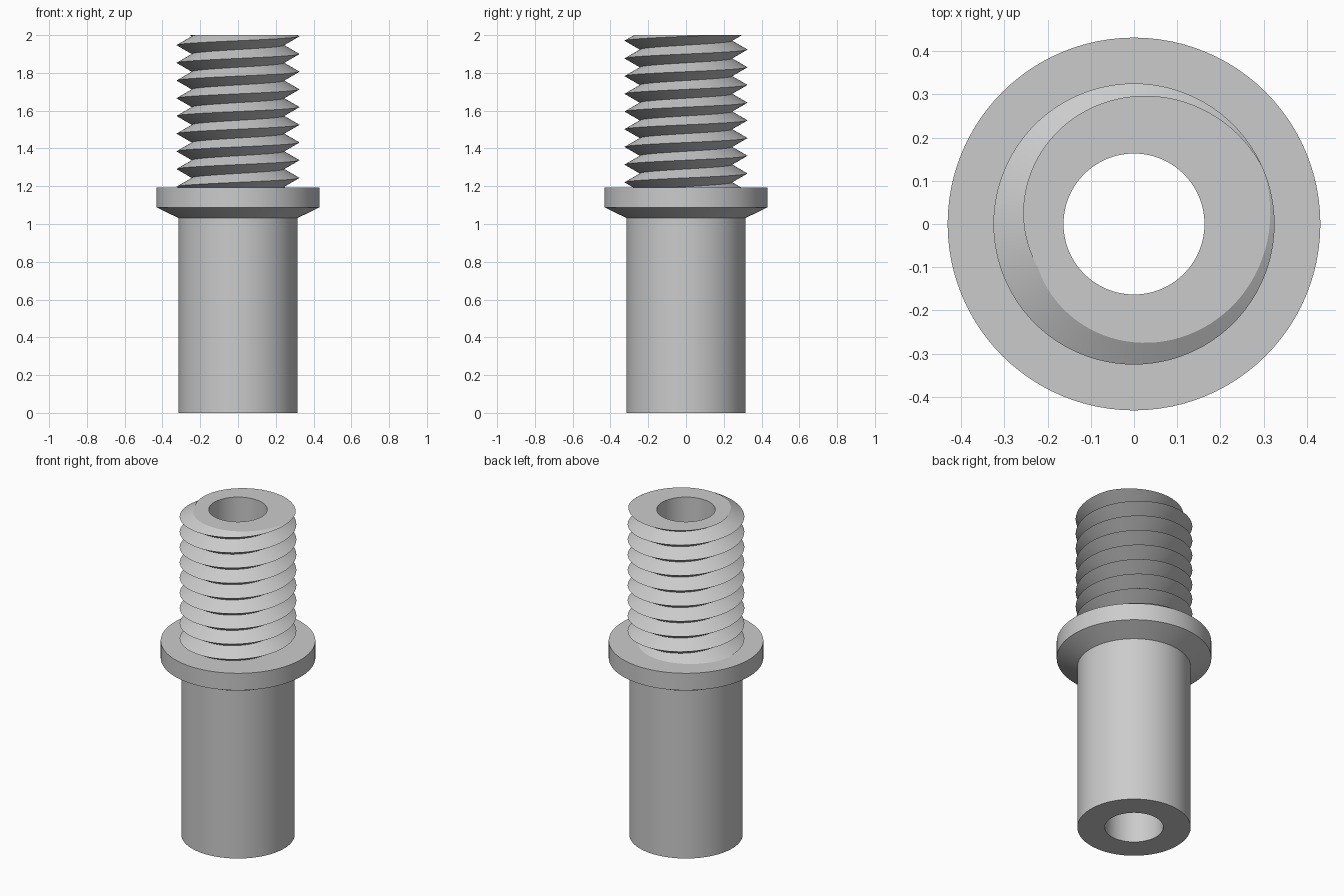
import bpy, bmesh
from math import pi, cos, sin, sqrt, radians

cube = bpy.data.objects.get("Cube")
if cube:
    bpy.data.objects.remove(cube, do_unlink=True)

SEGMENTS = 96
TOP, FLANGE_TOP = 2.0, 1.193
BORE, SHAFT, FLANGE, CREST = 0.163, 0.316, 0.431, 0.325
PITCH = 0.0937
ROOT = CREST - PITCH * sqrt(3) / 2
THREAD_START = 1.9 - 9 * PITCH
HALF_TURNS = 24

steel = bpy.data.materials.new("grey_steel")
steel.use_nodes = True
steel.diffuse_color = (0.6, 0.6, 0.6, 1)
steel.node_tree.nodes["Principled BSDF"].inputs["Base Color"].default_value = (0.6, 0.6, 0.6, 1)


def sweep(bm, profile, rise=0.0):
    """Revolve (radius, height) points one full turn, climbing by rise."""
    rows = []
    for r, z in profile:
        row = []
        for i in range(SEGMENTS + 1):
            a = 2 * pi * i / SEGMENTS
            row.append(bm.verts.new((r * cos(a), r * sin(a), z + rise * i / SEGMENTS)))
        rows.append(row)
    for low, high in zip(rows, rows[1:]):
        for i in range(SEGMENTS):
            bm.faces.new((low[i], low[i + 1], high[i + 1], high[i]))
    bmesh.ops.remove_doubles(bm, verts=bm.verts[:], dist=1e-5)


def trim(bm, height, direction):
    """Cut away everything beyond a level plane."""
    geom = bm.verts[:] + bm.edges[:] + bm.faces[:]
    bmesh.ops.bisect_plane(bm, geom=geom, dist=1e-6, plane_co=(0, 0, height),
                           plane_no=(0, 0, direction), clear_outer=True)
    bmesh.ops.remove_doubles(bm, verts=bm.verts[:], dist=1e-5)


def join_rims(bm, height):
    """Fill the flat ring between the two open rims at this height."""
    rims = [e for e in bm.edges if e.is_boundary
            and all(abs(v.co.z - height) < 1e-4 for v in e.verts)]
    bmesh.ops.bridge_loops(bm, edges=rims)


bm = bmesh.new()

# Sharp helical thread, trimmed level at both ends
sweep(bm, [(ROOT if j % 2 else CREST, THREAD_START + j * PITCH / 2)
           for j in range(HALF_TURNS)], PITCH)
trim(bm, TOP, 1)
trim(bm, FLANGE_TOP, -1)

# Bore, shaft and bevelled flange
sweep(bm, [(BORE, TOP), (BORE, 0), (SHAFT, 0), (SHAFT, 1.032),
           (FLANGE, 1.088), (FLANGE, FLANGE_TOP)])

# Flat end face and flange shoulder
join_rims(bm, TOP)
join_rims(bm, FLANGE_TOP)
bmesh.ops.recalc_face_normals(bm, faces=bm.faces[:])

mesh = bpy.data.meshes.new("threaded_sleeve")
bm.to_mesh(mesh)
bm.free()
mesh.materials.append(steel)
sleeve = bpy.data.objects.new("threaded_sleeve", mesh)
bpy.context.collection.objects.link(sleeve)
bpy.context.view_layer.objects.active = sleeve
sleeve.select_set(True)
bpy.ops.object.shade_smooth_by_angle(angle=radians(20))
